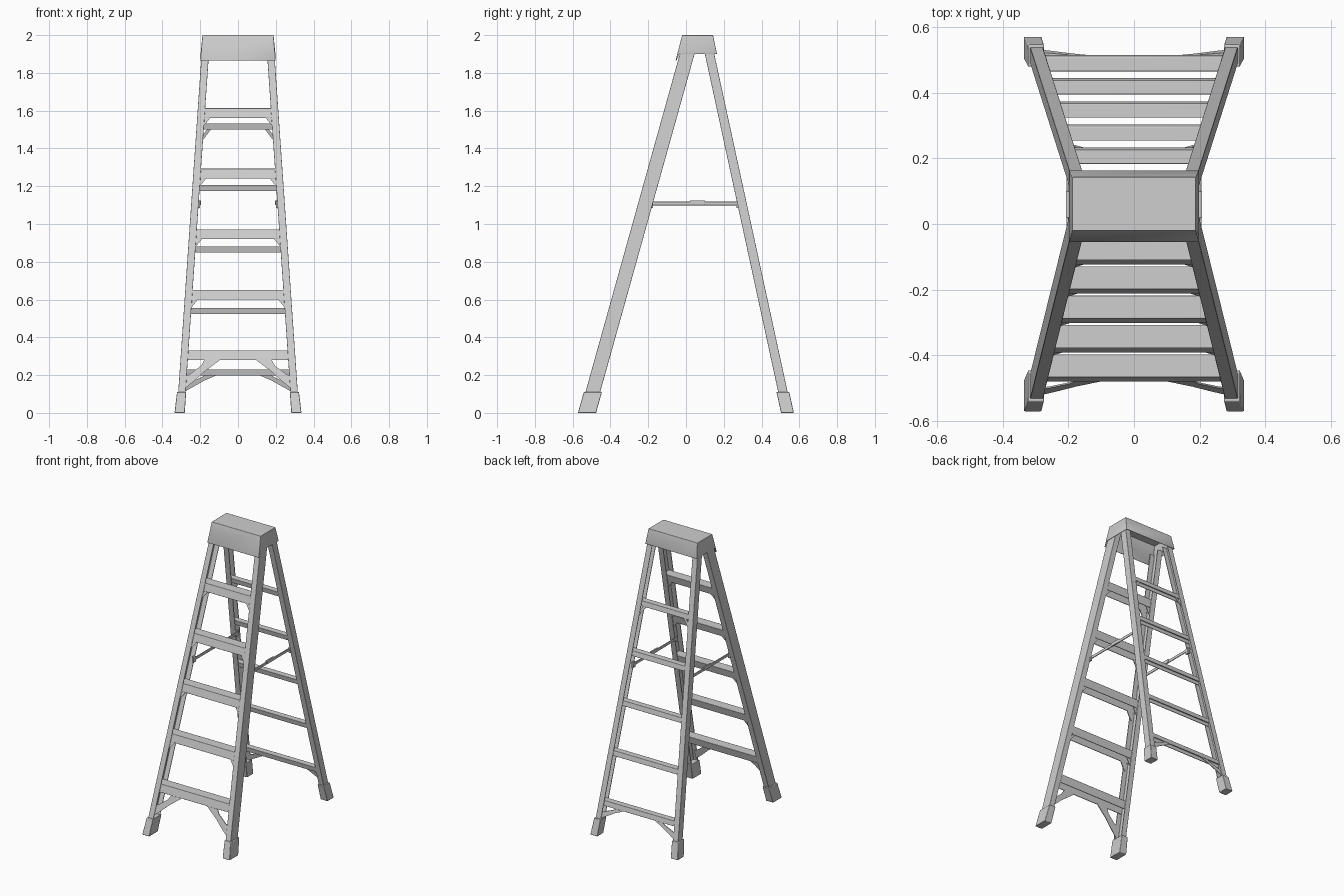
import bpy
import bmesh
import math
from mathutils import Vector

cube = bpy.data.objects.get("Cube")
if cube:
    bpy.data.objects.remove(cube, do_unlink=True)

# One light grey material for everything
grey = bpy.data.materials.new("light_grey")
grey.use_nodes = True
COLOUR = (0.62, 0.62, 0.62, 1)
grey.diffuse_color = COLOUR
grey.node_tree.nodes["Principled BSDF"].inputs["Base Color"].default_value = COLOUR


def loft(name, ring_a, ring_b, cap_a=True, bevel=0.0, shell=0.0):
    """Solid between two matching rings of points."""
    bm = bmesh.new()
    a = [bm.verts.new(p) for p in ring_a]
    b = [bm.verts.new(p) for p in ring_b]
    n = len(a)
    for i in range(n):
        j = (i + 1) % n
        bm.faces.new((a[i], a[j], b[j], b[i]))
    if cap_a:
        bm.faces.new(a)
    bm.faces.new(b)
    bmesh.ops.recalc_face_normals(bm, faces=bm.faces[:])
    mesh = bpy.data.meshes.new(name)
    bm.to_mesh(mesh)
    bm.free()
    obj = bpy.data.objects.new(name, mesh)
    bpy.context.collection.objects.link(obj)
    mesh.materials.append(grey)
    if shell:
        mod = obj.modifiers.new("shell", "SOLIDIFY")
        mod.thickness = shell
        mod.offset = -1
    if bevel:
        mod = obj.modifiers.new("rounding", "BEVEL")
        mod.width = bevel
        mod.segments = 2
        mod.limit_method = "ANGLE"
        mod.angle_limit = math.radians(40)
    bpy.ops.object.select_all(action="DESELECT")
    obj.select_set(True)
    bpy.context.view_layer.objects.active = obj
    bpy.ops.object.shade_smooth_by_angle(angle=math.radians(35))
    return obj


def box(name, x0, x1, y0, y1, z0, z1, bevel=0.0):
    corners = [(x0, y0), (x1, y0), (x1, y1), (x0, y1)]
    return loft(name, [(x, y, z0) for x, y in corners],
                [(x, y, z1) for x, y in corners], bevel=bevel)


# Outer side of all rails, and the leaning centre lines of both frames
def rail_x(z):
    return 0.324 - 0.069 * z


def front_y(z):
    return -0.524 + 0.279 * z


def rear_y(z):
    return 0.537 - 0.217 * z


FRAMES = {"front": (front_y, 0.039, -1), "rear": (rear_y, 0.025, 1)}
WALL = 0.005
FLANGE = 0.039


def rail_ring(z, side, centre, half):
    x, y, inner = rail_x(z), centre(z), half - WALL
    profile = [(0, -half), (0, half), (FLANGE, half), (FLANGE, inner),
               (WALL, inner), (WALL, -inner), (FLANGE, -inner), (FLANGE, -half)]
    return [(side * (x - dx), y + dy, z) for dx, dy in profile]


def foot_ring(z, side, centre, half):
    xo, xi = rail_x(z) + 0.012 - 0.05 * z, rail_x(z) - FLANGE - 0.003
    y, h = centre(z), half + 0.009
    return [(side * x, y + dy, z) for x, dy in
            ((xi, -h), (xo, -h), (xo, h), (xi, h))]


def channel(name, top, drop, centre, half, wall=0.005):
    """Tread with a flat top and leaning flanges at front and back."""
    h = half - 0.0055
    low, under = top - drop, top - wall
    profile = [(-h, low), (-h, top), (h, top), (h, low),
               (h - wall, low), (h - wall, under), (wall - h, under), (wall - h, low)]
    x = rail_x(top) - 0.006
    rings = [[(s * x, centre(z) + dy, z) for dy, z in profile] for s in (-1, 1)]
    loft(name, *rings, bevel=0.002)


def gusset(name, points, side, frame, inset=0.006):
    """Thin plate lying in the outer plane of a frame."""
    centre, half, out = FRAMES[frame]
    rings = [[(side * x, centre(z) + out * (half - d), z) for x, z in points]
             for d in (inset, inset + 0.005)]
    loft(name, *rings)


# Rails and feet
for side, label in ((1, "left"), (-1, "right")):
    for frame, (centre, half, out) in FRAMES.items():
        loft(f"{frame}_{label}_rail", rail_ring(0.01, side, centre, half),
             rail_ring(1.93, side, centre, half), bevel=0.0015)
        loft(f"{frame}_{label}_foot", foot_ring(0, side, centre, half),
             foot_ring(0.11, side, centre, half), bevel=0.003)

# Treads at the front, bars at the rear
for i in range(5):
    channel(f"front_step_{i + 1}", 0.331 + 0.3205 * i, 0.052, front_y, 0.0405)
    channel(f"rear_bar_{i + 1}", 0.231 + 0.3255 * i, 0.034, rear_y, 0.027)

# Corner braces
for side, label in ((1, "left"), (-1, "right")):
    # Long arched braces below the lowest step, with a window beside the rail
    gusset(f"front_{label}_arch_brace",
           [(0.09, 0.285), (0.115, 0.265), (0.18, 0.217), (0.225, 0.175),
            (0.285, 0.125), (0.288, 0.19), (0.255, 0.205), (0.195, 0.25),
            (0.175, 0.285)], side, "front")
    gusset(f"rear_{label}_arch_brace",
           [(0.10, 0.205), (0.18, 0.135 + 0.035), (0.29, 0.108), (0.29, 0.15),
            (0.2, 0.185), (0.165, 0.205)], side, "rear")
    # Brace below the highest rear bar
    gusset(f"rear_{label}_top_brace",
           [(0.14, 0.0 + 1.505), (0.16, 1.505), (0.2, 1.455), (0.2, 1.425)],
           side, "rear")
    # Small corner plates under the other steps, near both edges of the tread
    for i in range(1, 5):
        z = 0.283 + 0.3205 * i
        x = rail_x(z) - 0.02
        for inset in (0.006, 0.066):
            gusset(f"step_{i + 1}_{label}_corner",
                   [(x - 0.052, z), (x, z), (x, z - 0.055), (x - 0.02, z - 0.04)],
                   side, "front", inset)

    # Folding spreader with a centre hinge and end brackets
    def spread(part, x0, x1, *rest):
        box(f"{label}_spreader_{part}", side * x0, side * x1, *rest, bevel=0.001)

    spread("bar", 0.2, 0.206, -0.2, 0.29, 1.099, 1.118)
    spread("hinge", 0.197, 0.208, 0.02, 0.1, 1.1, 1.124)
    spread("front_bracket", 0.201, 0.214, -0.2, -0.175, 1.085, 1.125)
    spread("rear_bracket", 0.201, 0.214, 0.268, 0.295, 1.085, 1.125)

# Hollow top cap, with a deeper front lip
half_cap = [(-0.055, 1.866), (-0.036, 1.9), (0.164, 1.9)]
half_top = [(-0.02, 2.0), (-0.005, 2.0), (0.143, 2.0)]


def cap_ring(points, x):
    return ([(x, y, z) for y, z in points]
            + [(-x, y, z) for y, z in reversed(points)])


loft("top_cap", cap_ring(half_cap, 0.198), cap_ring(half_top, 0.188),
     cap_a=False, shell=0.005, bevel=0.004)
